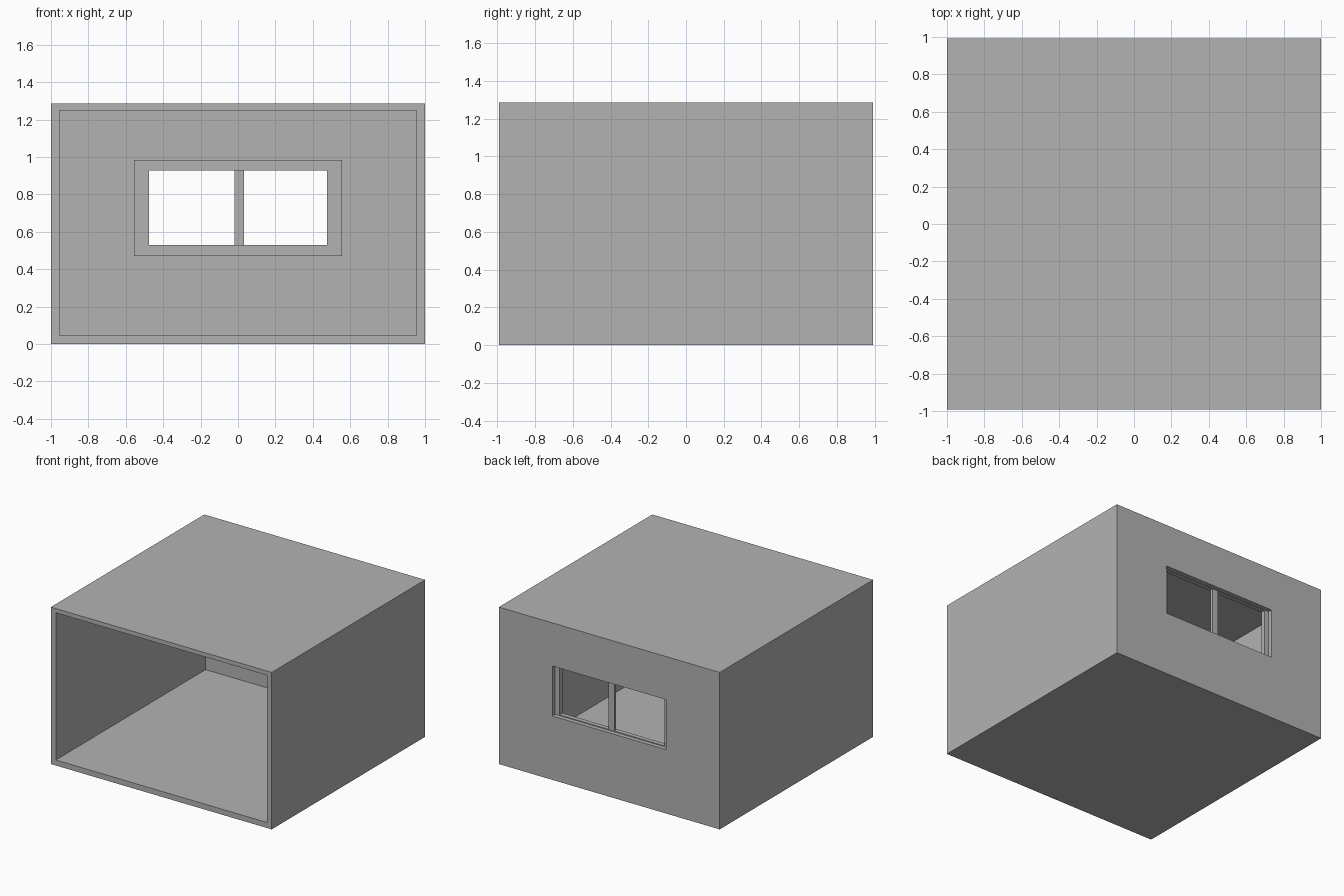
import bpy
import bmesh
from mathutils import Matrix, Vector

cube = bpy.data.objects.get("Cube")
if cube:
    bpy.data.objects.remove(cube, do_unlink=True)

GREY = 0.45
mat = bpy.data.materials.new("plain grey")
mat.use_nodes = True
mat.diffuse_color = (GREY, GREY, GREY, 1)
mat.node_tree.nodes["Principled BSDF"].inputs["Base Color"].default_value = (GREY, GREY, GREY, 1)


def box(name, x, y, z):
    """Box spanning the given (low, high) pairs."""
    size = Vector((x[1] - x[0], y[1] - y[0], z[1] - z[0]))
    mid = Vector((sum(x), sum(y), sum(z))) / 2
    bm = bmesh.new()
    bmesh.ops.create_cube(bm, size=1, matrix=Matrix.Translation(mid) @ Matrix.Diagonal(size.to_4d()))
    mesh = bpy.data.meshes.new(name)
    bm.to_mesh(mesh)
    bm.free()
    obj = bpy.data.objects.new(name, mesh)
    bpy.context.collection.objects.link(obj)
    mesh.materials.append(mat)
    return obj


def cut(target, *spans):
    """Subtract a box from the target."""
    cutter = box(target.name + "_cutter", *spans)
    cutter.hide_render = True
    mod = target.modifiers.new("opening", "BOOLEAN")
    mod.operation = "DIFFERENCE"
    mod.solver = "EXACT"
    mod.object = cutter
    bpy.context.view_layer.objects.active = target
    bpy.ops.object.modifier_apply(modifier=mod.name)
    bpy.data.objects.remove(cutter, do_unlink=True)


# Room shell, open at the front, with a window hole in the back wall
DEPTH, HEIGHT = 0.992, 1.285
shell = box("room_shell", (-1, 1), (-DEPTH, DEPTH), (0, HEIGHT))
cut(shell, (-0.955, 0.955), (-1.2, 0.945), (0.045, 1.25))
cut(shell, (-0.515, 0.515), (0.8, 1.2), (0.523, 0.932))

# Window frame, lapping over the inside of the wall hole
frame = box("window_frame", (-0.555, 0.555), (0.92, 0.957), (0.47, 0.985))
cut(frame, (-0.475, 0.475), (0.8, 1.2), (0.53, 0.928))

# Centre bar between the two panes
box("window_mullion", (-0.019, 0.032), (0.93, 0.955), (0.53, 0.928))
